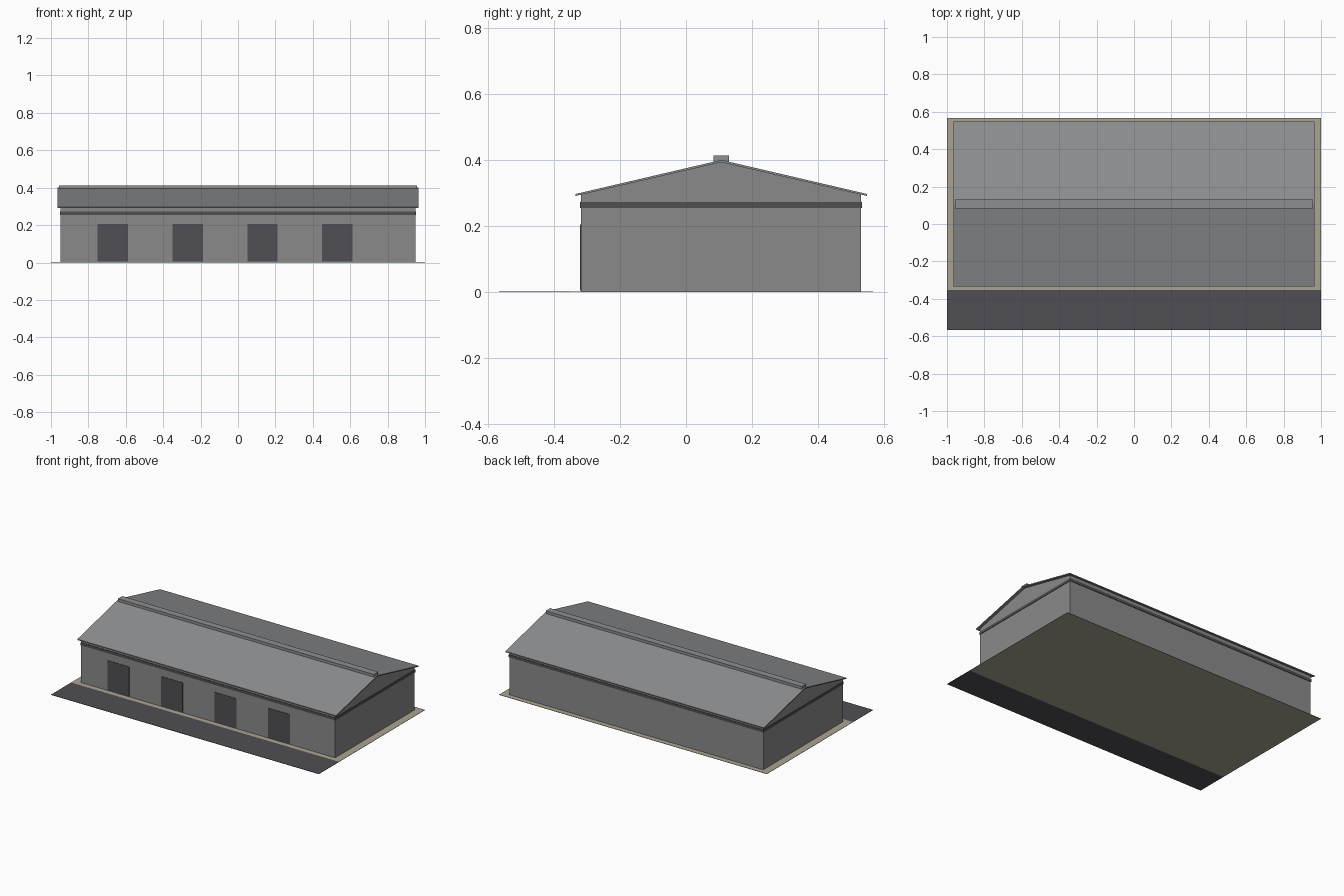
import bpy

if "Cube" in bpy.data.objects:
    bpy.data.objects.remove(bpy.data.objects["Cube"])

def material(name, rgb):
    """Flat colour given as 0-255 display values, stored as linear."""
    m = bpy.data.materials.new(name)
    lin = [((c / 255 + 0.055) / 1.055) ** 2.4 for c in rgb]
    m.diffuse_color = (*lin, 1.0)
    m.use_nodes = True
    m.node_tree.nodes["Principled BSDF"].inputs["Base Color"].default_value = m.diffuse_color
    return m

WALL = material("wall grey", (138, 138, 138))
ROOF = material("roof grey", (141, 143, 145))
DARK = material("dark grey", (80, 78, 83))
SAND = material("sand concrete", (171, 164, 147))

def prism(name, profile, x0, x1, mat):
    """Extrude a (y, z) profile along x."""
    n = len(profile)
    verts = [(x, y, z) for x in (x0, x1) for y, z in profile]
    faces = [tuple(reversed(range(n))), tuple(range(n, 2 * n))]
    faces += [(i, (i + 1) % n, n + (i + 1) % n, n + i) for i in range(n)]
    mesh = bpy.data.meshes.new(name)
    mesh.from_pydata(verts, [], faces)
    mesh.materials.append(mat)
    obj = bpy.data.objects.new(name, mesh)
    bpy.context.collection.objects.link(obj)
    return obj

def box(name, x0, x1, y0, y1, z0, z1, mat):
    return prism(name, [(y0, z0), (y1, z0), (y1, z1), (y0, z1)], x0, x1, mat)

FRONT, BACK, RIDGE = -0.318, 0.530, 0.107

# Ground: paved apron in front, concrete pad under the building
box("apron", -1, 1, -0.566, -0.352, 0, 0.002, DARK)
box("pad", -1, 1, -0.352, 0.566, 0, 0.002, SAND)

# Walls with gable ends
prism("walls", [(FRONT, 0.001), (BACK, 0.001), (BACK, 0.295),
                (RIDGE, 0.393), (FRONT, 0.295)], -0.948, 0.948, WALL)

# Band around the top of the walls
box("wall_band", -0.951, 0.951, FRONT - 0.003, BACK + 0.003, 0.255, 0.273, DARK)

# Pitched roof sheet with overhang, and the ridge cap
prism("roof", [(-0.334, 0.291), (RIDGE, 0.393), (0.548, 0.291),
               (0.548, 0.297), (RIDGE, 0.400), (-0.334, 0.297)],
      -0.966, 0.966, ROOF)
box("ridge_cap", -0.956, 0.956, RIDGE - 0.023, RIDGE + 0.023, 0.394, 0.413, ROOF)

# Four loading doors, evenly spaced
for i in range(4):
    x = -0.669 + 0.4 * i
    box(f"door_{i + 1}", x - 0.081, x + 0.081, FRONT - 0.003, FRONT + 0.002,
        0.005, 0.205, DARK)
